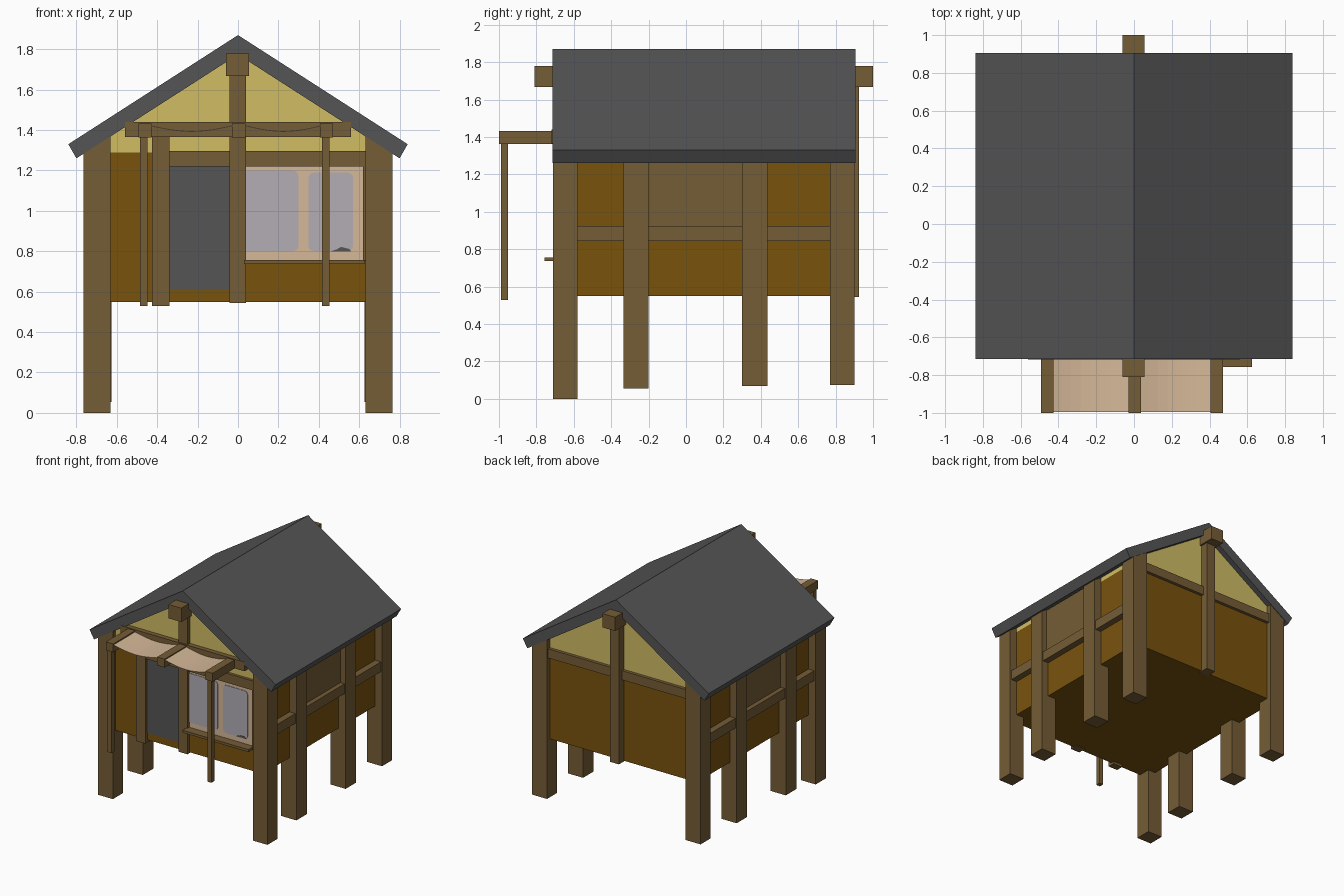
import bpy, bmesh, math

if "Cube" in bpy.data.objects:
    bpy.data.objects.remove(bpy.data.objects["Cube"])


def mat(name, hexcode):
    def lin(c):
        return c / 12.92 if c <= 0.04045 else ((c + 0.055) / 1.055) ** 2.4
    m = bpy.data.materials.new(name)
    rgb = [lin(int(hexcode[i:i + 2], 16) / 255) for i in (0, 2, 4)]
    m.diffuse_color = (*rgb, 1)
    m.use_nodes = True
    m.node_tree.nodes["Principled BSDF"].inputs["Base Color"].default_value = m.diffuse_color
    return m


WOOD = mat("timber brown", "755d36")
WALL = mat("wall ochre", "79530d")
GABLE = mat("gable yellow", "d0bc64")
GREY = mat("slate grey", "555555")
TAN = mat("cloth tan", "d5b898")
PANE = mat("window glass", "b2adb5")


def make(name, bm, m):
    bmesh.ops.recalc_face_normals(bm, faces=bm.faces)
    me = bpy.data.meshes.new(name)
    bm.to_mesh(me)
    bm.free()
    me.materials.append(m)
    ob = bpy.data.objects.new(name, me)
    bpy.context.collection.objects.link(ob)
    return ob


def prism(name, pts, y0, y1, m):
    """Extrude an x-z outline along y."""
    bm = bmesh.new()
    f = bm.faces.new([bm.verts.new((x, y0, z)) for x, z in pts])
    ext = bmesh.ops.extrude_face_region(bm, geom=[f])["geom"]
    vs = [v for v in ext if isinstance(v, bmesh.types.BMVert)]
    bmesh.ops.translate(bm, verts=vs, vec=(0, y1 - y0, 0))
    return make(name, bm, m)


def box(name, x0, x1, y0, y1, z0, z1, m=WOOD):
    return prism(name, [(x0, z0), (x1, z0), (x1, z1), (x0, z1)], y0, y1, m)


def rounded(x0, x1, z0, z1, r):
    pts = []
    for cx, cz, a0 in ((x1 - r, z1 - r, 0), (x0 + r, z1 - r, 90),
                       (x0 + r, z0 + r, 180), (x1 - r, z0 + r, 270)):
        for k in range(4):
            a = math.radians(a0 + 30 * k)
            pts.append((cx + r * math.cos(a), cz + r * math.sin(a)))
    return pts


def under(x):
    """Height of the roof underside."""
    return 1.774 - 0.643 * abs(x)


FRONT, BACK = -0.68, 0.86

# Roof
prism("roof", [(0, 1.87), (0.84, 1.33), (0.80, 1.26), (0, 1.774),
               (-0.80, 1.26), (-0.84, 1.33)], -0.715, 0.905, GREY)

# House body and gable ends
box("house_body", -0.70, 0.70, FRONT, BACK, 0.55, 1.29, WALL)
prism("gable_ends", [(-0.70, 1.288), (0.70, 1.288), (0.70, under(0.7) + 0.01),
                     (0, 1.79), (-0.70, under(0.7) + 0.01)],
      FRONT + 0.001, BACK - 0.001, GABLE)

# Stilts, rails and planked panels on both sides
for s, side in ((-1, "left"), (1, "right")):
    for i, (y0, y1, z0) in enumerate(((-0.712, -0.58, 0), (-0.335, -0.20, 0.055),
                                      (0.30, 0.435, 0.07), (0.77, 0.90, 0.075))):
        a, b = (0.632, 0.765) if i == 0 else (0.625, 0.762)
        prism(f"{side}_stilt_{i + 1}",
              [(s * a, z0), (s * b, z0), (s * b, under(b) + 0.01),
               (s * a, under(a) + 0.01)], y0, y1, WOOD)
    x0, x1 = sorted((s * 0.66, s * 0.752))
    box(f"{side}_rail", x0, x1, -0.62, 0.82, 0.845, 0.925)
    x0, x1 = sorted((s * 0.66, s * 0.715))
    box(f"{side}_plank_panel", x0, x1, -0.22, 0.32, 0.90, 1.31)

# Ridge beam, king posts and tie beams
box("ridge_beam", -0.06, 0.055, -0.81, 1.0, 1.667, 1.78)
box("front_centre_post", -0.042, 0.04, -0.71, -0.64, 0.545, 1.70)
box("back_centre_post", -0.042, 0.04, 0.84, 0.925, 0.545, 1.70)
box("back_beam", -0.64, 0.64, 0.82, 0.885, 1.22, 1.295)
box("front_lintel", -0.40, 0.64, -0.702, -0.64, 1.22, 1.297)
box("front_tie_beam", -0.56, 0.56, -0.718, -0.65, 1.365, 1.44)
box("door_post", -0.425, -0.34, -0.71, -0.65, 0.53, 1.37)
box("window_post", 0.618, 0.64, -0.70, -0.65, 0.755, 1.23)

# Door
box("door", -0.345, -0.04, -0.687, -0.679, 0.61, 1.222, GREY)

# Window with two panes and a sill
box("window_panel", 0.03, 0.622, -0.686, -0.679, 0.75, 1.222, TAN)
prism("window_pane_left", rounded(0.0, 0.30, 0.80, 1.20, 0.03), -0.69, -0.685, PANE)
prism("window_pane_right", rounded(0.348, 0.57, 0.80, 1.19, 0.03), -0.69, -0.685, PANE)
prism("window_mark", [(0.46, 0.80), (0.56, 0.80), (0.55, 0.812), (0.51, 0.822),
                      (0.49, 0.81)], -0.692, -0.689, GREY)
box("window_sill", 0.03, 0.625, -0.757, -0.67, 0.737, 0.757)

# Awning frame
for i, (x0, x1) in enumerate(((-0.492, -0.427), (-0.03, 0.037), (0.405, 0.47))):
    box(f"awning_rafter_{i + 1}", x0, x1, -1.0, -0.70, 1.363, 1.432)
for i, x0 in enumerate((-0.486, 0.416)):
    box(f"awning_post_{i + 1}", x0, x0 + 0.037, -0.99, -0.952, 0.53, 1.37)

# Sagging cloth between the rafters
for i, (x0, x1) in enumerate(((-0.44, -0.02), (0.03, 0.42))):
    n = 8
    top = [(x0 + (x1 - x0) * k / n, 1.425 - 0.03 * math.sin(math.pi * k / n))
           for k in range(n + 1)]
    low = [(x, z - 0.004) for x, z in reversed(top)]
    prism(f"awning_cloth_{i + 1}", top + low, -0.995, -0.70, TAN)
